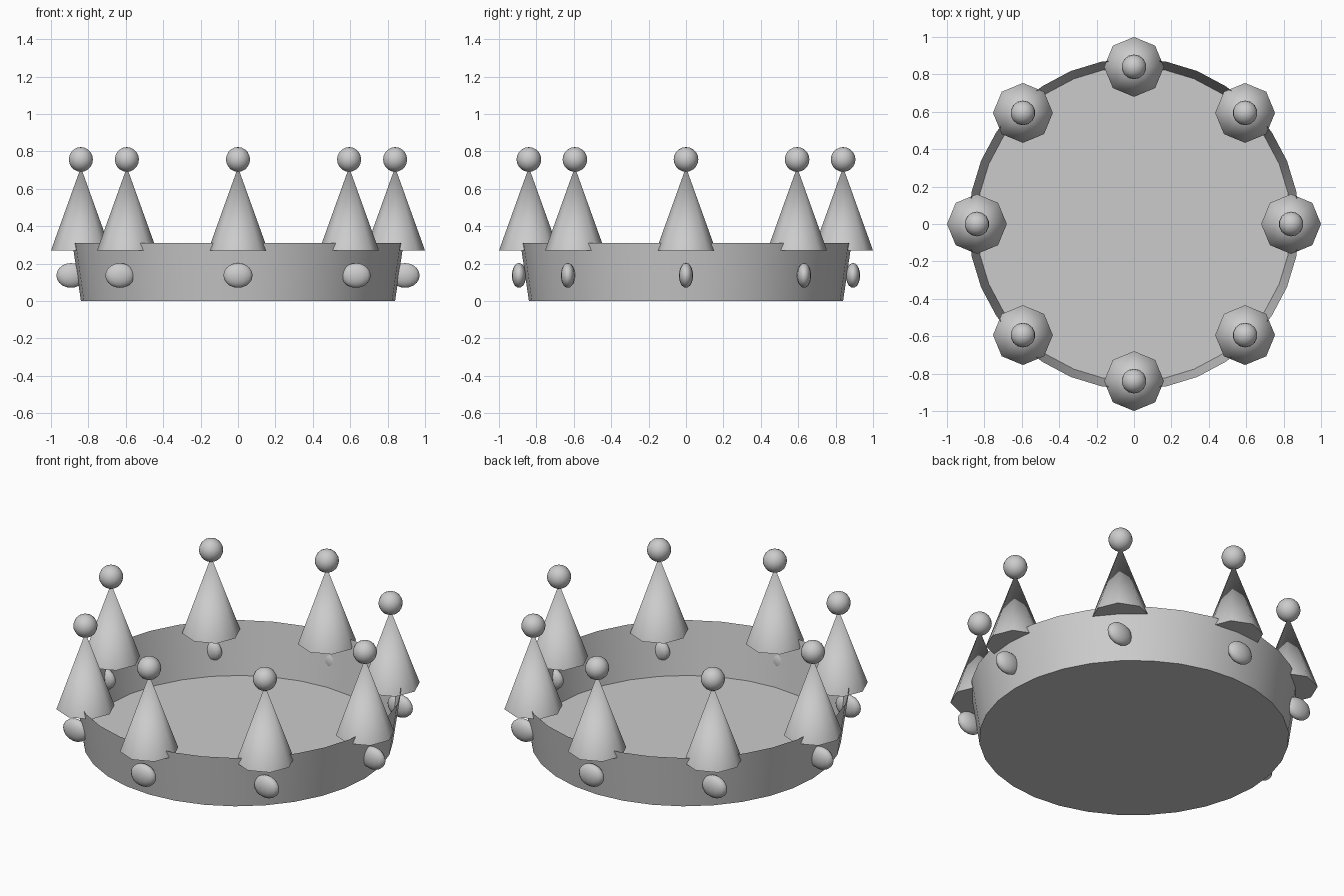
import bpy, math
from math import radians

if "Cube" in bpy.data.objects:
    bpy.data.objects.remove(bpy.data.objects["Cube"])

COUNT = 8


def finish(obj, name, angle):
    obj.name = name
    bpy.ops.object.shade_smooth_by_angle(angle=radians(angle))


def ball(name, loc, scale):
    bpy.ops.mesh.primitive_uv_sphere_add(segments=14, ring_count=10, radius=1, location=loc)
    obj = bpy.context.object
    obj.scale = scale
    bpy.ops.object.transform_apply(location=False, rotation=False, scale=True)
    finish(obj, name, 60)


# Flared band: thin open-topped wall with a closed floor
n = 32
verts, faces = [], []
for r, z in ((0.84, 0.0), (0.885, 0.31)):
    for i in range(n):
        a = 2 * math.pi * i / n
        verts.append((r * math.cos(a), r * math.sin(a), z))
for i in range(n):
    j = (i + 1) % n
    faces.append((i, j, n + j, n + i))
faces.append(tuple(reversed(range(n))))
mesh = bpy.data.meshes.new("band")
mesh.from_pydata(verts, [], faces)
band = bpy.data.objects.new("band", mesh)
bpy.context.collection.objects.link(band)
bpy.context.view_layer.objects.active = band
band.select_set(True)
finish(band, "band", 30)

# Eight points, each with a ball on its tip and a gem below it
BASE, TIP = 0.27, 0.715
for i in range(COUNT):
    a = 2 * math.pi * i / COUNT
    c, s = math.cos(a), math.sin(a)
    bpy.ops.mesh.primitive_cone_add(vertices=8, radius1=0.16, radius2=0, depth=TIP - BASE,
                                    location=(0.84 * c, 0.84 * s, (BASE + TIP) / 2))
    finish(bpy.context.object, f"point_{i}", 60)
    ball(f"tip_ball_{i}", (0.84 * c, 0.84 * s, 0.757), (0.066, 0.066, 0.066))
    # Gems all share the same orientation, wide along x
    ball(f"gem_{i}", (0.893 * c, 0.893 * s, 0.137), (0.08, 0.038, 0.066))
